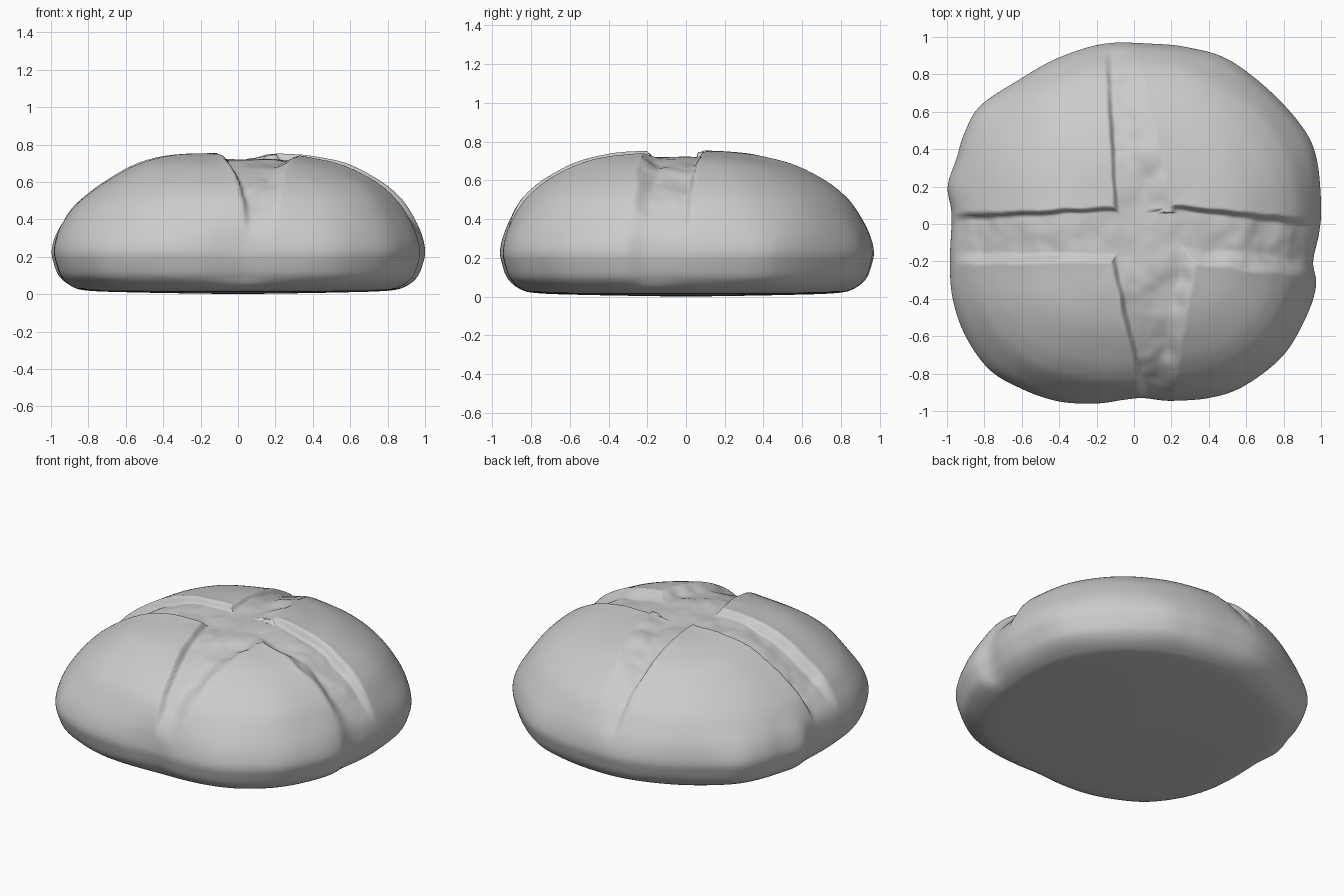
import bpy, bmesh, math
from mathutils import Vector, noise

if "Cube" in bpy.data.objects:
    bpy.data.objects.remove(bpy.data.objects["Cube"])

# Plan outline (x, y), anticlockwise
OUTLINE = [(1, .1), (.975, .35), (.9, .52), (.73, .71), (.5, .88), (.3, .94), (.1, .965),
           (-.15, .965), (-.37, .9), (-.6, .78), (-.82, .63), (-.91, .48), (-.95, .35),
           (-.995, .2), (-.975, .05), (-.985, -.2), (-.97, -.4), (-.9, -.6), (-.77, -.78),
           (-.6, -.88), (-.4, -.95), (-.2, -.96), (-.05, -.94), (.05, -.93), (.2, -.945),
           (.4, -.93), (.6, -.86), (.8, -.7), (.92, -.5), (.975, -.33), (.96, -.2), (.99, -.05)]
# Side profile (radius fraction, z), bottom centre to top centre
PROFILE = [(0, 0), (.5, .008), (.8, .018), (.9, .042), (.96, .095), (.99, .17), (1, .23),
           (.985, .31), (.955, .385), (.9, .48), (.84, .545), (.75, .61), (.6, .683),
           (.45, .722), (.3, .742), (0, .748)]


def spline(points, count, closed):
    """Catmull-Rom curve resampled evenly by length."""
    p = [Vector(q) for q in points]
    n = len(p)
    get = (lambda i: p[i % n]) if closed else (lambda i: p[max(0, min(n - 1, i))])
    dense = []
    for i in range(n if closed else n - 1):
        a, b, c, d = (get(i + k) for k in (-1, 0, 1, 2))
        for k in range(30):
            t = k / 30
            dense.append(.5 * (2 * b + (c - a) * t + (2 * a - 5 * b + 4 * c - d) * t * t
                               + (3 * b - a - 3 * c + d) * t ** 3))
    dense.append(get(n) if closed else p[-1])
    length = [0]
    for a, b in zip(dense, dense[1:]):
        length.append(length[-1] + (b - a).length)
    out, j = [], 0
    steps = count if closed else count - 1
    for k in range(count):
        s = length[-1] * k / steps
        while j < len(dense) - 2 and length[j + 1] < s:
            j += 1
        f = (s - length[j]) / max(length[j + 1] - length[j], 1e-9)
        out.append(dense[j].lerp(dense[j + 1], min(f, 1)))
    return out


def smooth(a, b, x):
    t = max(0, min(1, (x - a) / (b - a)))
    return t * t * (3 - 2 * t)


def arm(across, along, start, near, far, near_edges, far_edges, wall):
    """Distance inside one tapering arm of the scored cross, in wall widths."""
    f = max(0, min(1, (along - near) / (far - near)))
    lo = across - near_edges[0] - (far_edges[0] - near_edges[0]) * f
    hi = near_edges[1] + (far_edges[1] - near_edges[1]) * f - across
    scale = lambda d, w: d / (w if d > 0 else .03)
    return min(scale(lo, wall[0]), scale(hi, wall[1]), (along - start) / .03)


def cross(x, y):
    wob = .3 * noise.noise(Vector((x * 9, y * 9, 3)))
    right_start = -.11 if y < .06 else .2
    return wob + max(
        arm(x, -y, -.06, .2, .92, (-.12, .33), (.04, .2), (.03, .09)),    # front
        arm(x, y, -.2, .1, .87, (-.11, .21), (-.15, .01), (.025, .18)),   # back
        arm(y, -x, -.16, .15, .95, (-.2, .09), (-.21, .05), (.045, .025)),  # left
        arm(y, x, right_start, .25, .95, (-.2, .1), (-.28, .02), (.09, .03)))  # right


rim = spline(OUTLINE, 380, True)
n = len(rim)
prof = spline(PROFILE, 190, False)
# Rounder outline for the crown, so rim dents fade upward
soft = [sum((rim[(k + j) % n] for j in range(-24, 25)), Vector((0, 0))) / 49 * 1.015
        for k in range(n)]

# Loaf body: rings of the profile swept round the outline, with the cross pressed in
bm = bmesh.new()
rings = []
for i in range(1, len(prof) - 1):
    s, z = prof[i]
    tan = (prof[i + 1] - prof[i - 1]).normalized()
    fade = max(smooth(.22, .5, z), 1 - smooth(.0, .1, z))
    ring = []
    for r, q in zip(rim, soft):
        x, y = r.lerp(q, fade) * s
        out = r.normalized()
        normal = Vector((out.x * tan.y, out.y * tan.y, -tan.x))
        sag = .03 * smooth(.1, .8, y) + .06 * smooth(.4, .85, -x)
        h = z * (1 - sag * smooth(.28, .6, z))
        p = Vector((x, y, h))
        top = smooth(.28, .55, z)
        d = cross(x, y)
        cut = smooth(-.2, 1, d)
        lip = .008 * math.exp(min(d, 0) / 2) * (1 - cut) * smooth(.45, .7, z)
        floor = .03 + .016 * smooth(.25, .5, s) * (1 - smooth(.1, .3, y))
        floor += .014 * noise.noise(p * 5) + .005 * noise.noise(p * 13)
        lump = .005 * noise.noise(p * 3.5) * smooth(.02, .2, z)
        p += normal * (top * (lip - cut * floor) + lump)
        ring.append(bm.verts.new(p))
    rings.append(ring)
for a, b in zip(rings, rings[1:]):
    for k in range(n):
        bm.faces.new((a[k], a[(k + 1) % n], b[(k + 1) % n], b[k]))

# Close the bottom and crown
for ring, flip in ((rings[0], True), (rings[-1], False)):
    c = bm.verts.new(sum((v.co for v in ring), Vector()) / n)
    for k in range(n):
        f = (ring[k], ring[(k + 1) % n], c)
        bm.faces.new(f[::-1] if flip else f)
bmesh.ops.recalc_face_normals(bm, faces=bm.faces)

mesh = bpy.data.meshes.new("bread_loaf")
bm.to_mesh(mesh)
bm.free()
loaf = bpy.data.objects.new("bread_loaf", mesh)
bpy.context.collection.objects.link(loaf)
bpy.context.view_layer.objects.active = loaf
loaf.select_set(True)
bpy.ops.object.shade_smooth_by_angle(angle=math.radians(80))
